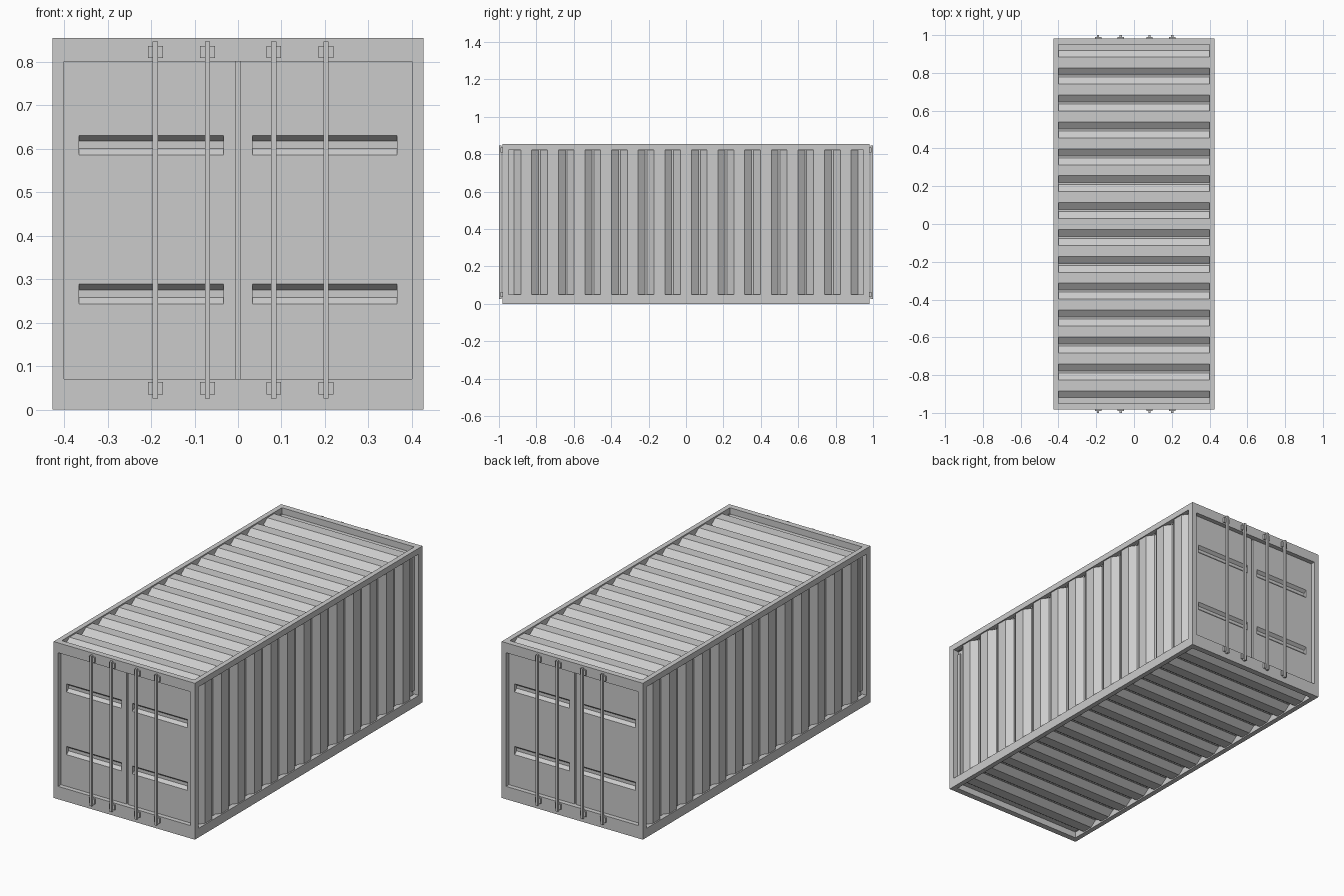
import bpy, bmesh
from mathutils import Vector

if "Cube" in bpy.data.objects:
    bpy.data.objects.remove(bpy.data.objects["Cube"])

W, L, H = 0.427, 0.982, 0.854      # half width, half length of frame, height
IX, IY = 0.40, 0.95                # inner edges of the frame
MID = H / 2


def finish(bm, name):
    me = bpy.data.meshes.new(name)
    bm.to_mesh(me)
    bm.free()
    ob = bpy.data.objects.new(name, me)
    bpy.context.collection.objects.link(ob)
    return ob


def add_box(bm, x0, x1, y0, y1, z0, z1):
    vs = bmesh.ops.create_cube(bm, size=1)["verts"]
    for v in vs:
        v.co = Vector(((x0 + x1) / 2 + v.co.x * (x1 - x0),
                       (y0 + y1) / 2 + v.co.y * (y1 - y0),
                       (z0 + z1) / 2 + v.co.z * (z1 - z0)))


def add_prism(bm, profile, direction):
    face = bm.faces.new([bm.verts.new(p) for p in profile])
    ext = bmesh.ops.extrude_face_region(bm, geom=[face], use_keep_orig=True)["geom"]
    moved = [g for g in ext if isinstance(g, bmesh.types.BMVert)]
    bmesh.ops.translate(bm, verts=moved, vec=direction)


def mirrored_y(ob, name):
    me = ob.data.copy()
    bm = bmesh.new()
    bm.from_mesh(me)
    bmesh.ops.scale(bm, verts=bm.verts, vec=(1, -1, 1))
    bmesh.ops.reverse_faces(bm, faces=bm.faces)
    bm.to_mesh(me)
    bm.free()
    copy = bpy.data.objects.new(name, me)
    bpy.context.collection.objects.link(copy)
    return copy


# Outer frame: side rails, corner posts, end sills and headers
bm = bmesh.new()
for s in (-1, 1):
    xs = sorted((s * IX, s * W))
    add_box(bm, *xs, -IY, IY, 0, 0.05)
    add_box(bm, *xs, -IY, IY, 0.822, H)
    ys = sorted((s * IY, s * L))
    add_box(bm, -IX, IX, *ys, 0, 0.07)
    add_box(bm, -IX, IX, *ys, 0.80, H)
    for t in (-1, 1):
        add_box(bm, *sorted((t * IX, t * W)), *ys, 0, H)
finish(bm, "frame")


# Corrugated panels: 13 trapezoid ribs along y
def corrugated(name, out, across, valley, peak, half):
    out, across = Vector(out), Vector(across)
    pts = [(-IY, valley)]
    for k in range(13):
        c = (k - 6) * 0.1423
        pts += [(c - 0.066, valley), (c - 0.029, peak), (c + 0.029, peak), (c + 0.066, valley)]
    pts.append((IY, valley))
    bm = bmesh.new()
    rows = [[bm.verts.new(Vector((0, y, MID)) + out * d + across * w) for w in (-half, half)]
            for y, d in pts]
    for a, b in zip(rows, rows[1:]):
        f = bm.faces.new((a[0], a[1], b[1], b[0]))
        f.normal_update()
        if f.normal.dot(out) < 0:
            f.normal_flip()
    finish(bm, name)


corrugated("right_wall", (1, 0, 0), (0, 0, 1), 0.393, 0.420, 0.395)
corrugated("left_wall", (-1, 0, 0), (0, 0, 1), 0.393, 0.420, 0.395)
corrugated("roof", (0, 0, 1), (1, 0, 0), MID - 0.034, MID - 0.007, IX)
corrugated("floor", (0, 0, -1), (1, 0, 0), MID - 0.034, MID - 0.007, IX)

# Door panel with pressed grooves and a centre seam
DY = -0.957
bm = bmesh.new()
add_box(bm, -IX, IX, DY, -0.93, 0.07, 0.80)
door = finish(bm, "front_doors")

bm = bmesh.new()
for x in (-0.365, 0.033):
    for z in (0.243, 0.585):
        prof = [(x, DY - 0.01, z), (x, DY, z), (x, DY + 0.016, z + 0.015),
                (x, DY + 0.016, z + 0.032), (x, DY, z + 0.045), (x, DY - 0.01, z + 0.045)]
        add_prism(bm, prof, (0.332, 0, 0))
add_box(bm, -0.005, 0.005, DY - 0.01, DY + 0.016, 0.06, 0.81)
bmesh.ops.recalc_face_normals(bm, faces=bm.faces)
cutter = finish(bm, "groove_cutter")
cutter.hide_render = True

mod = door.modifiers.new("grooves", "BOOLEAN")
mod.operation, mod.solver, mod.object = "DIFFERENCE", "EXACT", cutter
bpy.context.view_layer.objects.active = door
bpy.ops.object.modifier_apply(modifier=mod.name)
bpy.data.objects.remove(cutter)

# Locking rods with a clamp at each end
rods, clamps = bmesh.new(), bmesh.new()
for x in (-0.19, -0.07, 0.082, 0.202):
    add_box(rods, x - 0.006, x + 0.006, -1.0, -0.987, 0.025, 0.846)
    for z in (0.035, 0.808):
        add_box(clamps, x - 0.017, x + 0.017, -0.991, -0.98, z, z + 0.028)
rods = finish(rods, "front_locking_rods")
clamps = finish(clamps, "front_rod_clamps")

# Rear end repeats the front
mirrored_y(door, "rear_doors")
mirrored_y(rods, "rear_locking_rods")
mirrored_y(clamps, "rear_rod_clamps")
